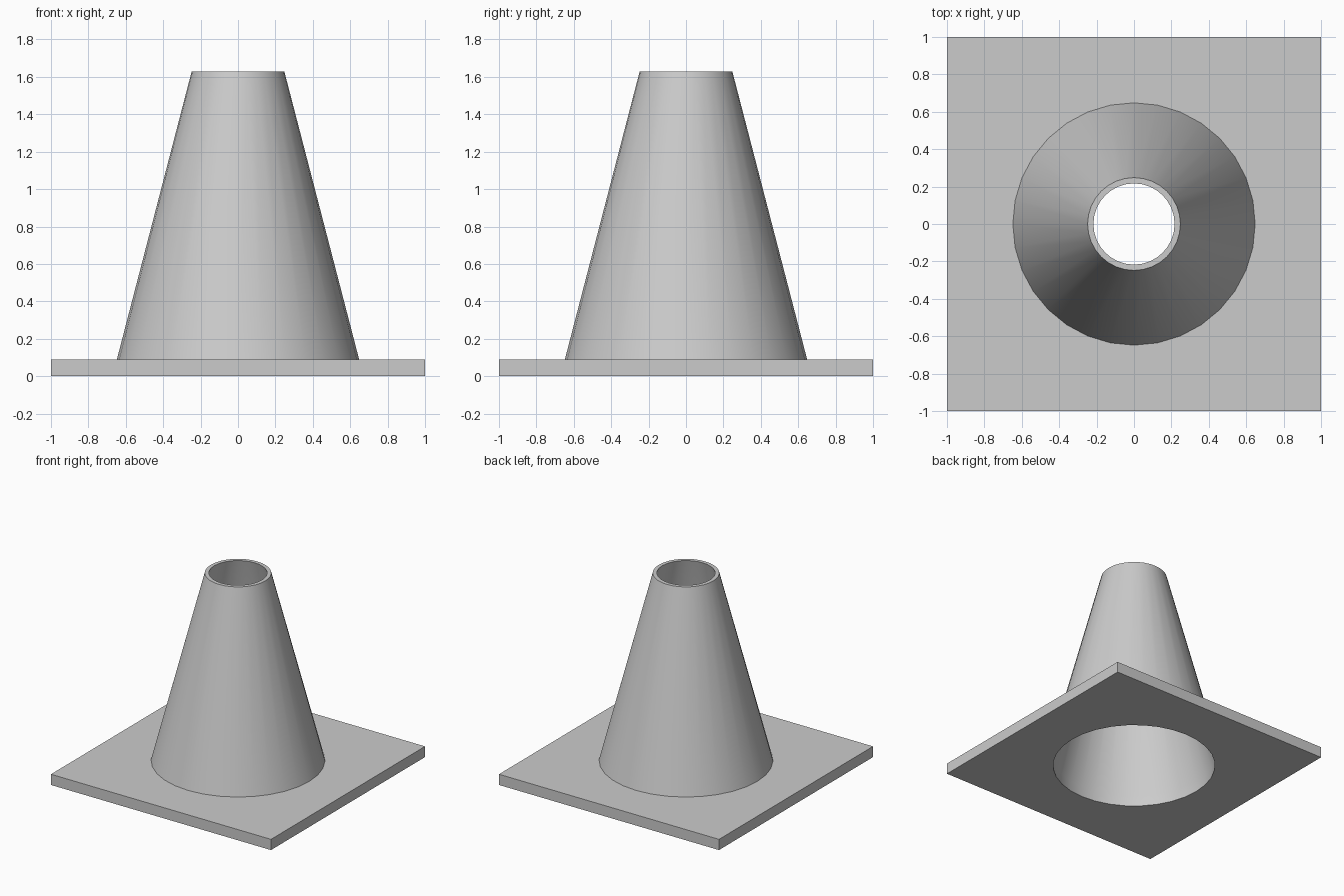
import bpy, bmesh
from math import sin, cos, tau, radians

if "Cube" in bpy.data.objects:
    bpy.data.objects.remove(bpy.data.objects["Cube"])

SIDES = 32


def ring(bm, size, z, square=False):
    """Ring of vertices on a circle, or projected onto a square outline."""
    verts = []
    for i in range(SIDES):
        x, y = cos(tau * i / SIDES), sin(tau * i / SIDES)
        k = size / max(abs(x), abs(y)) if square else size
        verts.append(bm.verts.new((x * k, y * k, z)))
    return verts


# One continuous shell: square base plate flowing into the hollow cone
bm = bmesh.new()
rings = [
    ring(bm, 1.0, 0.0, True),    # plate underside edge
    ring(bm, 1.0, 0.088, True),  # plate top edge
    ring(bm, 0.648, 0.088),      # cone foot
    ring(bm, 0.248, 1.628),      # outer lip
    ring(bm, 0.217, 1.628),      # inner lip
    ring(bm, 0.61, 0.088),       # inner cone foot
    ring(bm, 0.61, 0.0),         # hole in the underside
]
for lower, upper in zip(rings, rings[1:] + rings[:1]):
    for i in range(SIDES):
        j = (i + 1) % SIDES
        bm.faces.new((lower[i], lower[j], upper[j], upper[i]))
bmesh.ops.recalc_face_normals(bm, faces=bm.faces)

# Merge the straight plate edges back into clean flat faces
bmesh.ops.dissolve_limit(
    bm, angle_limit=radians(0.5), use_dissolve_boundaries=False,
    verts=rings[0] + rings[1],
    edges=list({e for v in rings[0] for e in v.link_edges if e.other_vert(v) in rings[1]}))

mesh = bpy.data.meshes.new("traffic_cone")
bm.to_mesh(mesh)
bm.free()
cone = bpy.data.objects.new("traffic_cone", mesh)
bpy.context.collection.objects.link(cone)

# Smooth walls, sharp rims
bpy.context.view_layer.objects.active = cone
cone.select_set(True)
bpy.ops.object.shade_smooth_by_angle(angle=radians(30))
